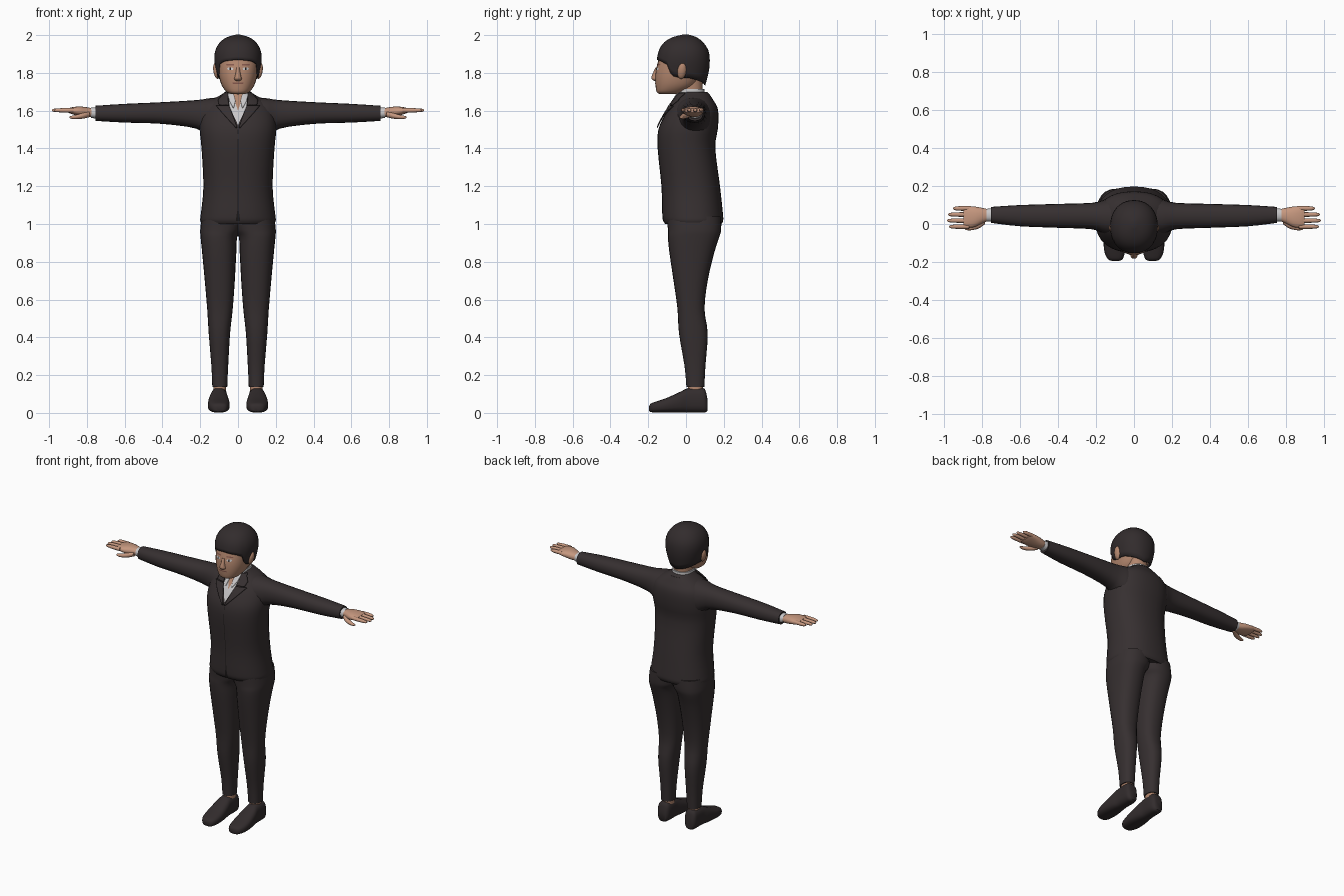
import bpy, bmesh, math

cube = bpy.data.objects.get("Cube")
if cube:
    bpy.data.objects.remove(cube, do_unlink=True)


def material(name, r, g, b):
    m = bpy.data.materials.new(name)
    m.use_nodes = True
    m.diffuse_color = (r, g, b, 1)
    bsdf = m.node_tree.nodes["Principled BSDF"]
    bsdf.inputs["Base Color"].default_value = (r, g, b, 1)
    bsdf.inputs["Roughness"].default_value = 0.8
    return m


SUIT = material("charcoal suit", 0.037, 0.029, 0.03)
HAIR = material("dark hair", 0.032, 0.025, 0.026)
SEAM = material("seam black", 0.012, 0.01, 0.01)
SKIN = material("hand skin", 0.56, 0.31, 0.21)
FACE = material("face skin", 0.45, 0.24, 0.155)
SHIRT = material("pale shirt", 0.58, 0.57, 0.58)
LIP = material("lip brown", 0.24, 0.1, 0.075)


def finish(bm, name, mat, thick=0):
    bmesh.ops.recalc_face_normals(bm, faces=bm.faces)
    mesh = bpy.data.meshes.new(name)
    bm.to_mesh(mesh)
    bm.free()
    mesh.materials.append(mat)
    ob = bpy.data.objects.new(name, mesh)
    bpy.context.collection.objects.link(ob)
    if thick:
        sol = ob.modifiers.new("thickness", "SOLIDIFY")
        sol.thickness = thick
        sol.offset = 0
    bpy.ops.object.select_all(action="DESELECT")
    bpy.context.view_layer.objects.active = ob
    ob.select_set(True)
    bpy.ops.object.shade_smooth_by_angle(angle=math.radians(50))
    return ob


def dense(rows, steps=3):
    """Smooth a table of sections by spline interpolation."""
    out = []
    for i in range(len(rows) - 1):
        p = [rows[max(0, min(len(rows) - 1, i + k))] for k in (-1, 0, 1, 2)]
        for s in range(steps):
            t = s / steps
            out.append([b + 0.5 * t * (c - a + t * (2*a - 5*b + 4*c - d + t * (3*(b - c) + d - a)))
                        for a, b, c, d in zip(*p)])
    return out + [list(rows[-1])]


def section(angle, a0, a1, b0, b1, n):
    c, s = math.cos(angle), math.sin(angle)
    return ((a0 + a1) / 2 + (a1 - a0) / 2 * math.copysign(abs(c) ** (2 / n), c),
            (b0 + b1) / 2 + (b1 - b0) / 2 * math.copysign(abs(s) ** (2 / n), s))


def skin_grid(bm, rings, closed=True):
    for r, q in zip(rings, rings[1:]):
        for i in range(len(r) if closed else len(r) - 1):
            j = (i + 1) % len(r)
            bm.faces.new((r[i], r[j], q[j], q[i]))


def loft(name, axis, rows, mat, side=1, n=2.3, count=20):
    """Sections (t, a0, a1, b0, b1) joined along an axis."""
    bm = bmesh.new()
    rings = []
    for t, *box in dense(rows):
        ring = []
        for i in range(count):
            a, b = section(math.tau * i / count, *box, n)
            x, y, z = {"x": (t, a, b), "y": (a, t, b), "z": (a, b, t)}[axis]
            ring.append(bm.verts.new((x * side, y, z)))
        rings.append(ring)
    skin_grid(bm, rings)
    bm.faces.new(rings[0])
    bm.faces.new(rings[-1])
    return finish(bm, name, mat)


def sym(rows):
    """Rows (z, half width, front, back) to full sections."""
    return [(z, -w, w, f, b) for z, w, f, b in rows]


def lookup(rows, z):
    for p, q in zip(rows, rows[1:]):
        if z <= q[0]:
            t = max(0, (z - p[0]) / max(q[0] - p[0], 1e-6))
            return [a + (b - a) * t for a, b in zip(p, q)]
    return rows[-1]


def patch(name, body, rows, mat, off=0.004, n=2.3, side=1, thick=0):
    """Plate (z, x left, x right) laid on the front of a lofted body."""
    bm = bmesh.new()
    table, rings = dense(body, 6), []
    for p, q in zip(rows, rows[1:]):
        for s in range(7):
            z, xl, xr = [a + (b - a) * s / 6 for a, b in zip(p, q)]
            _, x0, x1, f, b = lookup(table, z)
            ring = []
            for k in range(7):
                x = xl + (xr - xl) * k / 6
                bulge = max(0, 1 - min(1, abs(x / x1)) ** n) ** (1 / n)
                ring.append(bm.verts.new((x * side, (f + b) / 2 - (b - f) / 2 * bulge - off, z)))
            rings.append(ring)
    skin_grid(bm, rings, False)
    bmesh.ops.remove_doubles(bm, verts=bm.verts, dist=1e-5)
    return finish(bm, name, mat, thick)


# Jacket body
TORSO = sym([(1.0, .192, -.11, .188), (1.02, .2, -.122, .197), (1.06, .196, -.126, .195),
             (1.2, .183, -.13, .18), (1.4, .193, -.15, .155), (1.5, .203, -.146, .168),
             (1.57, .198, -.115, .172), (1.62, .178, -.085, .165), (1.655, .14, -.06, .145),
             (1.685, .088, -.042, .125), (1.7, .068, -.03, .11)])
loft("jacket", "z", TORSO, SUIT, count=32)
loft("jacket_collar", "z", sym([(1.63, .125, -.05, .158), (1.66, .1, -.045, .142),
                                (1.69, .077, -.035, .122)]), SUIT, count=28)
patch("jacket_seam", TORSO, [(1.02, -.002, .002), (1.5, -.002, .002)], SEAM, .002)
patch("jacket_hem_split", TORSO, [(1.015, -.012, .012), (1.09, -.001, .001)], SEAM, .003)

# Shirt front, open neck and lapels
patch("shirt_front", TORSO, [(1.525, 0, 0), (1.62, -.045, .045), (1.685, -.05, .05)], SHIRT, .005)
patch("open_neck", TORSO, [(1.6, 0, 0), (1.64, -.014, .014), (1.69, -.026, .026)], FACE, .008)
loft("shirt_collar", "z", sym([(1.66, .068, -.045, .1), (1.715, .064, -.05, .098)]), SHIRT)

# Neck and head
HEAD = sym([(1.688, .035, -.14, -.04), (1.698, .06, -.155, -.01), (1.73, .084, -.161, .045),
            (1.77, .098, -.163, .075), (1.81, .104, -.16, .09), (1.86, .108, -.148, .103),
            (1.9, .103, -.135, .1), (1.95, .08, -.1, .075), (1.98, .045, -.05, .04)])
loft("neck", "z", sym([(1.64, .06, -.045, .09), (1.7, .058, -.05, .088), (1.79, .062, -.05, .09)]), FACE)
loft("head", "z", HEAD, FACE, count=28)
loft("nose", "z", sym([(1.757, .012, -.168, -.13), (1.768, .021, -.182, -.13),
                       (1.785, .016, -.181, -.13), (1.828, .009, -.162, -.13)]), FACE, count=12)
patch("mouth", HEAD, [(1.742, -.026, .026), (1.749, -.03, .03)], LIP, .002)

# Hair cap whose lower edge follows the hairline
CAP = dense(sym([(1.7, .075, -.14, .085), (1.74, .092, -.145, .1), (1.78, .106, -.148, .11),
                 (1.82, .114, -.15, .119), (1.87, .122, -.15, .122), (1.92, .116, -.139, .114),
                 (1.96, .092, -.112, .087), (1.985, .058, -.07, .055), (1.998, .012, -.02, .015)]), 4)
HAIRLINE = [(0, 1.87), (.6, 1.862), (.95, 1.845), (1.15, 1.785), (1.5, 1.775),
            (1.8, 1.775), (2.4, 1.755), (3.15, 1.735)]
bm = bmesh.new()
rings = []
for k in range(13):
    t = math.sin(k / 12 * math.pi / 2)
    ring = []
    for i in range(40):
        turn = math.tau * i / 40
        low = lookup(HAIRLINE, min(turn, math.tau - turn))[1]
        z = low + (1.998 - low) * t
        x, y = section(turn - math.pi / 2, *lookup(CAP, z)[1:], 2.2)
        ring.append(bm.verts.new((x, y, z)))
    rings.append(ring)
skin_grid(bm, rings)
bm.faces.new(rings[-1])
finish(bm, "hair", HAIR, .008)

for side, label in ((1, "left_"), (-1, "right_")):
    # Lapel, shirt collar wing and facial details
    patch(label + "lapel", TORSO, [(1.51, .004, .012), (1.59, .033, .085), (1.625, .046, .115)],
          SUIT, .009, side=side, thick=.006)
    patch(label + "upper_lapel", TORSO, [(1.63, .047, .1), (1.655, .052, .105), (1.692, .052, .072)],
          SUIT, .011, side=side, thick=.008)
    patch(label + "collar_wing", TORSO, [(1.615, .022, .026), (1.65, .014, .045), (1.69, .024, .055)],
          SHIRT, .011, side=side, thick=.004)
    patch(label + "eye", HEAD, [(1.815, .028, .052), (1.823, .024, .058), (1.829, .03, .052)],
          SHIRT, .002, side=side)
    patch(label + "pupil", HEAD, [(1.815, .036, .044), (1.829, .036, .044)], SEAM, .003, side=side)
    patch(label + "eyebrow", HEAD, [(1.84, .02, .06), (1.847, .022, .064)], LIP, .002, side=side)
    bm = bmesh.new()
    bmesh.ops.create_uvsphere(bm, u_segments=14, v_segments=10, radius=1)
    for v in bm.verts:
        x, y, z = v.co
        v.co = (side * (.114 + .017 * x + .006 * z), -.022 + .024 * y + .004 * z, 1.81 + .042 * z)
    finish(bm, label + "ear", FACE)

    # Sleeve and shirt cuff
    loft(label + "sleeve", "x", [(.08, -.06, .135, 1.48, 1.672), (.15, -.055, .13, 1.46, 1.666),
                                 (.22, -.028, .112, 1.505, 1.656), (.4, -.02, .106, 1.53, 1.645),
                                 (.6, -.012, .1, 1.537, 1.636), (.755, .006, .09, 1.546, 1.626)], SUIT, side)
    loft(label + "cuff", "x", [(.74, .012, .084, 1.556, 1.618), (.778, .014, .08, 1.562, 1.616)], SHIRT, side)

    # Hand with fingers and thumb
    loft(label + "palm", "x", [(.76, .02, .075, 1.567, 1.61), (.8, .004, .085, 1.566, 1.618),
                               (.84, -.016, .092, 1.572, 1.622), (.88, -.02, .094, 1.582, 1.618),
                               (.9, -.014, .088, 1.59, 1.612)], SKIN, side)
    for finger, y, tip in (("index", -.014, .975), ("middle", .018, .985), ("ring", .05, .98), ("little", .082, .955)):
        rows = [(x, y - r, y + r, 1.602 - r, 1.602 + r)
                for x, r in ((.87, .012), (.92, .012), (tip - .012, .009), (tip, .003))]
        loft(label + finger + "_finger", "x", rows, SKIN, side, 2, 10)
    loft(label + "thumb", "x", [(.785, .0, .035, 1.566, 1.595), (.82, -.024, .012, 1.558, 1.588),
                                (.86, -.033, -.008, 1.555, 1.577), (.885, -.032, -.015, 1.558, 1.572),
                                (.892, -.026, -.02, 1.562, 1.568)], SKIN, side, 2, 12)

    # Trouser leg, ankle and shoe
    loft(label + "trouser_leg", "z", [(.138, .057, .136, .002, .097), (.25, .052, .141, -.008, .103),
                                      (.42, .042, .155, -.037, .115), (.55, .028, .163, -.045, .098),
                                      (.7, .017, .176, -.066, .115), (.85, .009, .19, -.088, .15),
                                      (.93, .004, .198, -.096, .176), (.97, -.02, .2, -.096, .186),
                                      (1.04, -.03, .192, -.1, .186)], SUIT, side, 2.4, 24)
    loft(label + "ankle", "z", [(.1, .062, .13, .008, .092), (.15, .063, .13, .01, .09)], FACE, side)
    loft(label + "shoe", "y", [(-.195, .08, .115, .01, .035), (-.185, .06, .138, .004, .05),
                               (-.15, .048, .155, .002, .063), (-.1, .044, .16, .002, .08),
                               (-.03, .05, .154, .002, .112), (.01, .056, .146, .002, .13),
                               (.07, .056, .144, .002, .133), (.1, .062, .14, .002, .125),
                               (.114, .076, .126, .01, .07)], HAIR, side, 2.8)
